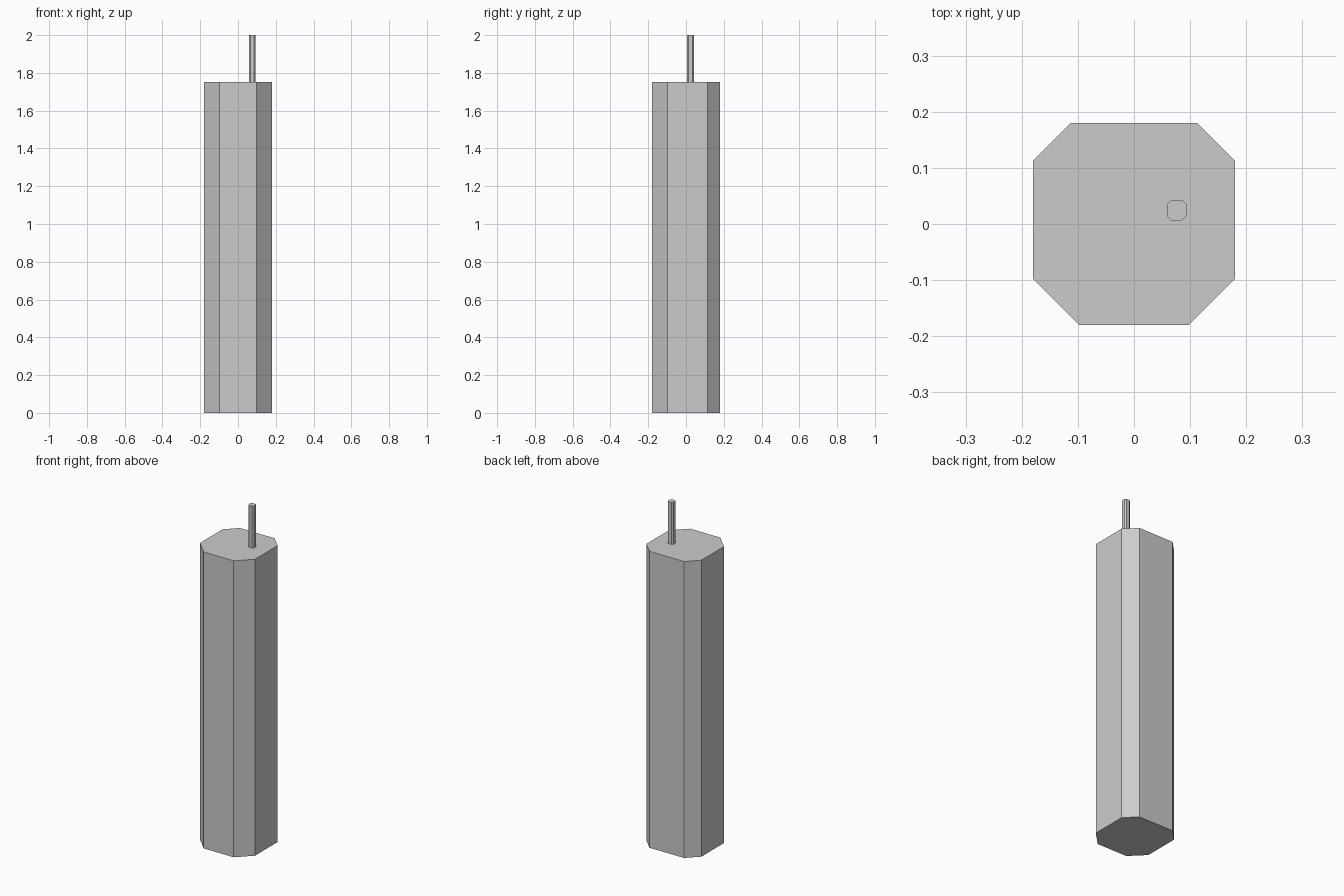
import bpy
import bmesh

if "Cube" in bpy.data.objects:
    bpy.data.objects.remove(bpy.data.objects["Cube"])


def prism(name, outline, z0, z1):
    """Closed straight prism from a counter-clockwise outline."""
    bm = bmesh.new()
    base = bm.faces.new([bm.verts.new((x, y, z0)) for x, y in outline])
    top = bmesh.ops.extrude_face_region(bm, geom=[base], use_keep_orig=True)
    verts = [g for g in top["geom"] if isinstance(g, bmesh.types.BMVert)]
    bmesh.ops.translate(bm, verts=verts, vec=(0, 0, z1 - z0))
    bmesh.ops.recalc_face_normals(bm, faces=bm.faces[:])
    mesh = bpy.data.meshes.new(name)
    bm.to_mesh(mesh)
    bm.free()
    obj = bpy.data.objects.new(name, mesh)
    bpy.context.collection.objects.link(obj)
    return obj


def cut_square(cx, cy, half, front_cut, back_cut):
    """Square with chamfered corners; front (-y) and back cuts may differ."""
    f, b = half - front_cut, half - back_cut
    pts = [(-f, -half), (f, -half), (half, -f), (half, b),
           (b, half), (-b, half), (-half, b), (-half, -f)]
    return [(cx + x, cy + y) for x, y in pts]


BODY_TOP = 1.752

# Eight-sided body, front corners cut a little deeper
prism("body", cut_square(0, 0, 0.18, 0.082, 0.067), 0, BODY_TOP)

# Thin off-centre wick on the top face
prism("wick", cut_square(0.076, 0.024, 0.0175, 0.008, 0.0065), BODY_TOP, 2.0)
